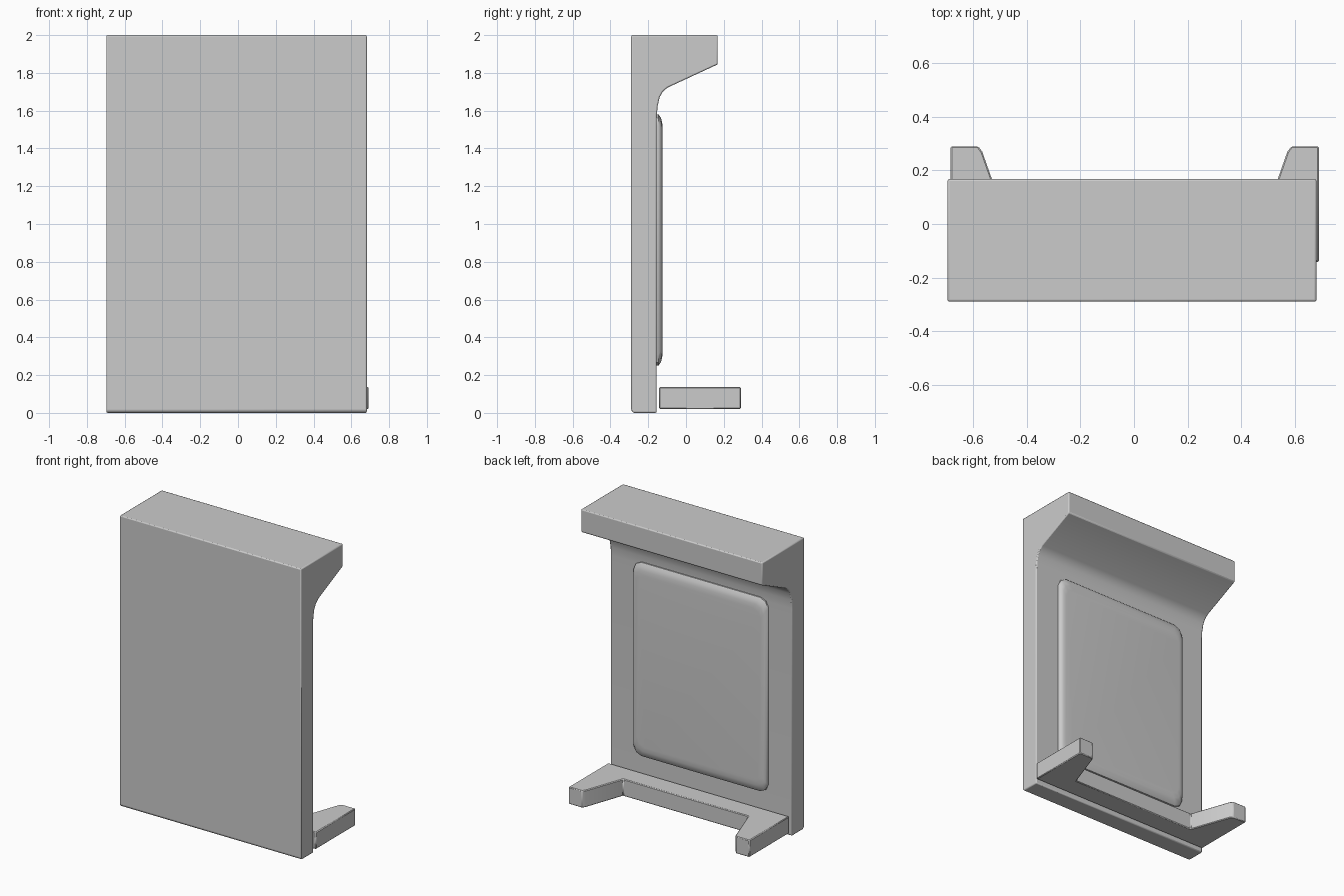
import bpy, bmesh
from mathutils import Vector

if "Cube" in bpy.data.objects:
    bpy.data.objects.remove(bpy.data.objects["Cube"])


def extrude(name, outline, offset, bevel, segments=2, angle=0.6):
    """Solid made from a closed outline swept along an offset, with softened edges."""
    bm = bmesh.new()
    face = bm.faces.new([bm.verts.new(p) for p in outline])
    ret = bmesh.ops.extrude_face_region(bm, geom=[face])
    moved = [g for g in ret["geom"] if isinstance(g, bmesh.types.BMVert)]
    bmesh.ops.translate(bm, verts=moved, vec=Vector(offset))
    bmesh.ops.recalc_face_normals(bm, faces=bm.faces)
    mesh = bpy.data.meshes.new(name)
    bm.to_mesh(mesh)
    bm.free()
    obj = bpy.data.objects.new(name, mesh)
    bpy.context.collection.objects.link(obj)
    mod = obj.modifiers.new("soft_edges", "BEVEL")
    mod.width, mod.segments = bevel, segments
    mod.limit_method, mod.angle_limit = "ANGLE", angle
    bpy.ops.object.select_all(action="DESELECT")
    obj.select_set(True)
    bpy.context.view_layer.objects.active = obj
    bpy.ops.object.shade_smooth_by_angle(angle=0.6)
    return obj


# Upright slab with an overhanging top, drawn as a side profile
profile = [(-0.29, 0.012), (-0.278, 0.0), (-0.155, 0.0), (-0.155, 1.56), (-0.151, 1.62),
           (-0.14, 1.67), (-0.123, 1.70), (-0.098, 1.722),
           (0.168, 1.845), (0.168, 2.0), (-0.29, 2.0)]
extrude("body", [(-0.697, y, z) for y, z in profile], (1.379, 0, 0), 0.007)

# Raised panel on the back: rounded corners in plan, pillowed outer rim
def rounded_rect(w, h, r):
    k = 0.3 * r
    quarter = [(w, h - r), (w - k, h - k), (w - r, h)]
    pts = []
    for sx, sz in ((1, 1), (-1, 1), (-1, -1), (1, -1)):
        q = [(sx * x, sz * z) for x, z in quarter]
        pts += q if sx * sz > 0 else q[::-1]
    return pts


bm = bmesh.new()
rings = []
for y, inset_x, inset_z in ((-0.165, 0, 0), (-0.145, 0, 0), (-0.132, 0.008, 0.02),
                            (-0.126, 0.022, 0.045), (-0.124, 0.04, 0.075)):
    rings.append([bm.verts.new((x - 0.01, y, z + 0.915))
                  for x, z in rounded_rect(0.51 - inset_x, 0.665 - inset_z, 0.06)])
for a, b in zip(rings, rings[1:]):
    for i in range(len(a)):
        j = (i + 1) % len(a)
        bm.faces.new((a[i], a[j], b[j], b[i]))
bm.faces.new(rings[0])
bm.faces.new(rings[-1])
bmesh.ops.recalc_face_normals(bm, faces=bm.faces)
mesh = bpy.data.meshes.new("back_panel")
bm.to_mesh(mesh)
bm.free()
panel = bpy.data.objects.new("back_panel", mesh)
bpy.context.collection.objects.link(panel)
bpy.ops.object.select_all(action="DESELECT")
panel.select_set(True)
bpy.context.view_layer.objects.active = panel
bpy.ops.object.shade_smooth_by_angle(angle=0.7)

# U-shaped foot with two tapering arms reaching backwards
half = [(0.688, -0.142), (0.688, 0.29), (0.585, 0.29), (0.57, 0.27), (0.475, 0.0)]
outline = half + [(-x, y) for x, y in half[::-1]]
extrude("foot", [(x + 0.003, y, 0.02) for x, y in outline], (0, 0, 0.117), 0.005, 1)
